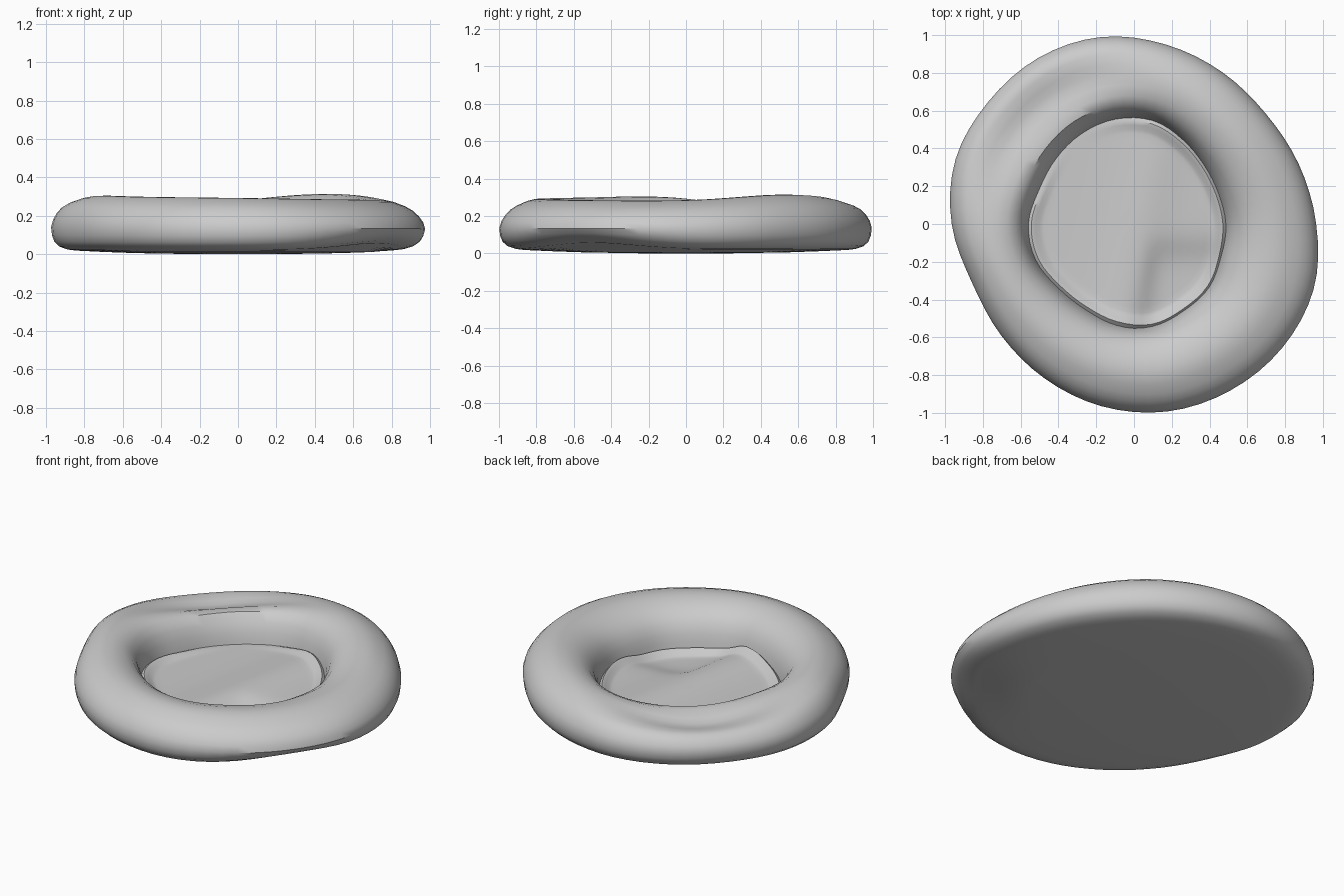
import bpy, bmesh, math

cube = bpy.data.objects.get("Cube")
if cube:
    bpy.data.objects.remove(cube, do_unlink=True)

SEG = 72


def material(name, rgb):
    m = bpy.data.materials.new(name)
    m.use_nodes = True
    m.diffuse_color = (*rgb, 1)
    m.node_tree.nodes["Principled BSDF"].inputs["Base Color"].default_value = (*rgb, 1)
    return m


fabric = material("soft grey fabric", (0.6, 0.6, 0.6))


def around(values, a):
    """Smooth periodic interpolation of evenly spaced values."""
    n = len(values)
    s = (a / math.tau * n) % n
    i, f = int(s), s % 1
    p, q, r, t = (values[(i + k) % n] for k in (-1, 0, 1, 2))
    return q + 0.5 * f * (r - p + f * (2*p - 5*q + 4*r - t + f * (3*(q - r) + t - p)))


def gauss(x, centre, width):
    return math.exp(-((x - centre) / width) ** 2)


def bump(a, degrees, width):
    """Soft bump around one direction."""
    d = (a - math.radians(degrees) + math.pi) % math.tau - math.pi
    return gauss(d, 0, width)


def step(x, width):
    return 1 / (1 + math.exp(-x / width))


# Outline radii every 20 degrees, counter-clockwise from +x
OUTER = [.965, .928, .91, .93, .965, 1.005, 1.015, 1.007, 1.005, .965,
         .912, .918, .945, .98, 1.008, 1.02, 1.027, 1.015]
INNER = [.48, .47, .48, .51, .55, .56, .55, .535, .53, .555,
         .55, .52, .515, .535, .55, .53, .52, .49]
# Height of the top of the roll every 45 degrees
CREST = [.285, .315, .303, .285, .312, .30, .293, .285]

# Padded roll: fraction from hole to outer edge, fraction of crest height
ROLL = [(0, .2), (.015, .32), (.04, .48), (.09, .66), (.17, .81), (.28, .92), (.41, .985),
        (.5, 1), (.58, .995), (.67, .96), (.79, .88), (.87, .8), (.93, .7), (.975, .59),
        (1, .46), (.99, .32), (.96, .21), (.9, .13), (.8, .08), (.7, .062)]


def build(name, rows, centre):
    """Skin closed rings of points and close the last ring at a centre point."""
    bm = bmesh.new()
    rings = [[bm.verts.new(p) for p in row] for row in rows]
    for a, b in zip(rings, rings[1:]):
        for i in range(SEG):
            j = (i + 1) % SEG
            bm.faces.new((a[i], a[j], b[j], b[i]))
    tip = bm.verts.new(centre)
    for i in range(SEG):
        bm.faces.new((rings[-1][i], rings[-1][(i + 1) % SEG], tip))
    bmesh.ops.recalc_face_normals(bm, faces=bm.faces)
    me = bpy.data.meshes.new(name)
    bm.to_mesh(me)
    bm.free()
    me.materials.append(fabric)
    ob = bpy.data.objects.new(name, me)
    bpy.context.collection.objects.link(ob)
    bpy.ops.object.select_all(action="DESELECT")
    ob.select_set(True)
    bpy.context.view_layer.objects.active = ob
    bpy.ops.object.shade_smooth_by_angle(angle=math.radians(40))


def roll_point(t, h, a):
    ri, ro = around(INNER, a), around(OUTER, a)
    z = around(CREST, a) * h
    r = ri + (ro - ri) * t
    # Flattened back corner: a ridge near the hole, then a low shelf
    if h > .47:
        sag = bump(a, 132, .68)
        z += sag * (.02 * gauss(t, .2, .1) - .088 * gauss(t, .54, .26))
    # Tucked-in underside at the opposite corner
    if t > .6:
        tuck = bump(a, -35, .42) * min(1, max(0, (.5 - h) / .35))
        r -= .04 * tuck
        z += .035 * tuck
    return r * math.cos(a), r * math.sin(a), z


angles = [math.tau * i / SEG for i in range(SEG)]

# Padded roll with its closed, slightly bowed underside
rows = [[roll_point(t, h, a) for a in angles] for t, h in ROLL]
for f, z in ((.72, .012), (.55, .006), (.25, .001)):
    rows.append([(f * around(OUTER, a) * math.cos(a), f * around(OUTER, a) * math.sin(a), z)
                 for a in angles])
build("padded_roll", rows, (0, 0, 0))


# Sunken cushion with a low ridge, a sunk corner and a raised seam at its edge
def cushion_height(x, y):
    ridge = .02 * gauss(x - .2 * y, .04, .15)
    corner = step(x - .12 - .15 * y, .025) * step(-.13 - y, .04)
    return .072 + ridge - .04 * corner


rows = []
for f in (1.02, .98, .94, .9, .86, .8, .72, .64, .56, .48, .4, .32, .24, .16, .08):
    row = []
    for a in angles:
        r = f * around(INNER, a)
        x, y = r * math.cos(a), r * math.sin(a)
        seam = .035 * gauss(f, .97, .05) * (1 - bump(a, 125, .8))
        row.append((x, y, cushion_height(x, y) + seam))
    rows.append(row)
build("sunken_cushion", rows, (0, 0, cushion_height(0, 0)))
